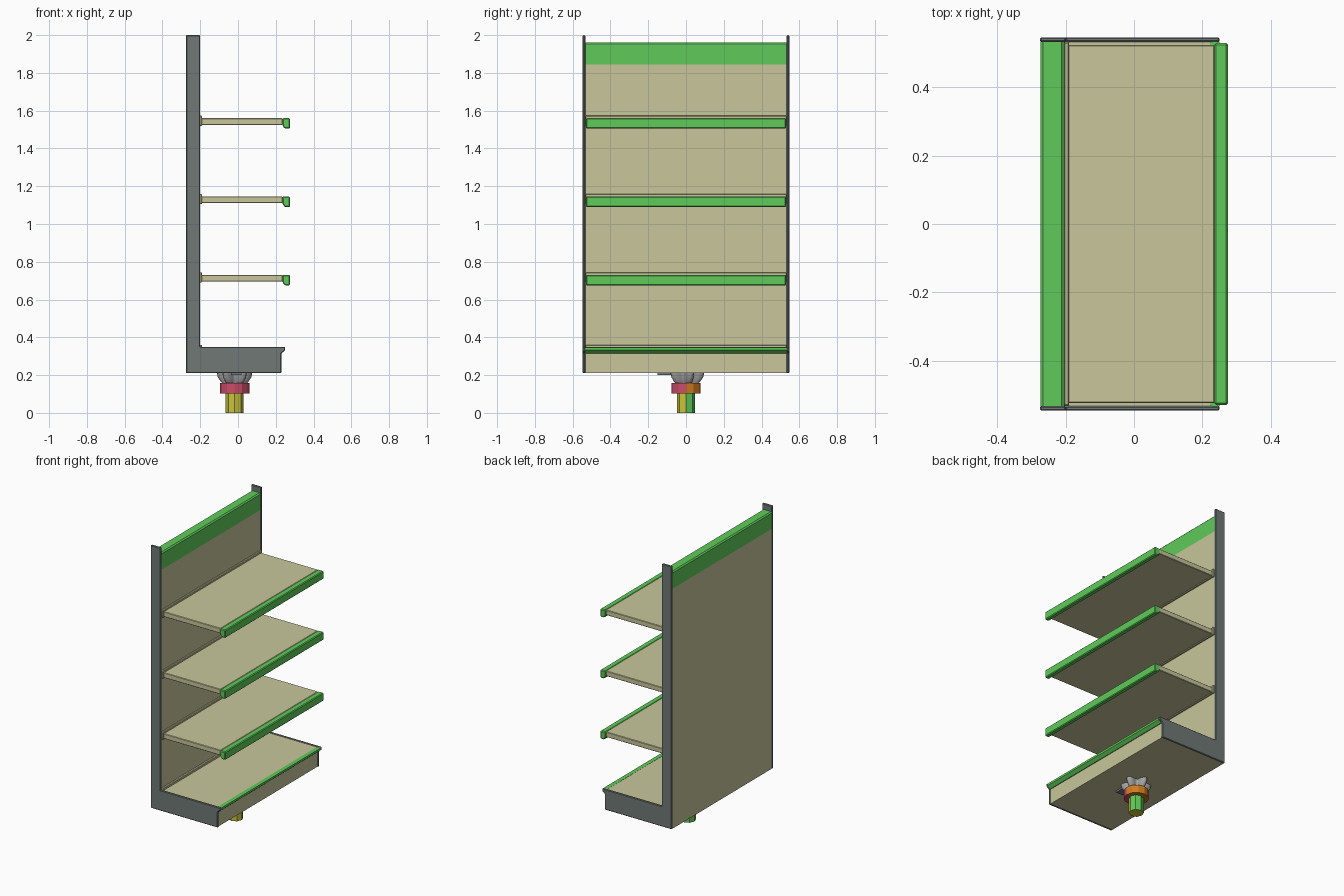
import bpy, bmesh
from math import cos, sin, tau

cube = bpy.data.objects.get("Cube")
if cube:
    bpy.data.objects.remove(cube, do_unlink=True)


def material(name, r, g, b):
    m = bpy.data.materials.new(name)
    m.use_nodes = True
    m.diffuse_color = (r, g, b, 1)
    m.node_tree.nodes["Principled BSDF"].inputs["Base Color"].default_value = (r, g, b, 1)
    return m


cream = material("cream", 0.58, 0.565, 0.33)
green = material("green", 0.115, 0.6, 0.1)
grey = material("slate grey", 0.16, 0.19, 0.18)
pink = material("pink", 0.58, 0.07, 0.14)
orange = material("orange", 0.61, 0.2, 0.015)
yellow = material("yellow", 0.58, 0.55, 0.045)
silver = material("light grey", 0.38, 0.38, 0.38)


def finish(name, bm, mats, bevel=0):
    bmesh.ops.recalc_face_normals(bm, faces=bm.faces)
    mesh = bpy.data.meshes.new(name)
    bm.to_mesh(mesh)
    bm.free()
    for m in mats:
        mesh.materials.append(m)
    ob = bpy.data.objects.new(name, mesh)
    bpy.context.collection.objects.link(ob)
    if bevel:
        mod = ob.modifiers.new("edge", 'BEVEL')
        mod.width = bevel
        mod.segments = 1
    return ob


def loft(bm, rings):
    """Closed solid through rings of matching points."""
    rows = [[bm.verts.new(p) for p in ring] for ring in rings]
    n = len(rows[0])
    for a, b in zip(rows, rows[1:]):
        for i in range(n):
            bm.faces.new((a[i], a[(i + 1) % n], b[(i + 1) % n], b[i]))
    bm.faces.new(rows[0])
    bm.faces.new(rows[-1])


def prism(name, profile, y0, y1, mat, bevel=0):
    """Extrude an x-z profile along y."""
    bm = bmesh.new()
    loft(bm, [[(x, y, z) for x, z in profile] for y in (y0, y1)])
    return finish(name, bm, [mat], bevel)


def box(x0, x1, z0, z1):
    return [(x0, z0), (x1, z0), (x1, z1), (x0, z1)]


# L-shaped end panels
END = [(-0.275, 0.21), (0.23, 0.21), (0.23, 0.315), (0.25, 0.332),
       (0.25, 0.35), (-0.2, 0.35), (-0.2, 2.0), (-0.275, 2.0)]
for side, y in (("right", -0.547), ("left", 0.533)):
    prism(side + "_end_panel", END, y, y + 0.014, grey, 0.004)

# Back wall and coloured header
prism("back_wall", box(-0.274, -0.204, 0.212, 1.845), -0.535, 0.535, cream)
prism("header", [(-0.274, 1.845), (-0.204, 1.845), (-0.204, 1.952),
                 (-0.212, 1.96), (-0.266, 1.96), (-0.274, 1.952)], -0.535, 0.535, green)

# Plinth with its slanted front lip
prism("plinth", box(-0.205, 0.225, 0.212, 0.345), -0.535, 0.535, cream)
prism("plinth_lip", [(0.222, 0.315), (0.23, 0.315), (0.25, 0.332), (0.25, 0.346),
                     (0.238, 0.348), (0.222, 0.346)], -0.535, 0.535, green)
prism("plinth_ridge", box(-0.206, -0.19, 0.34, 0.36), -0.533, 0.533, cream, 0.003)

# Three shelves, each with a wall ridge and a hooked nose
for name, top in (("lower", 0.73), ("middle", 1.145), ("upper", 1.56)):
    prism(name + "_shelf", box(-0.2, 0.236, top - 0.035, top), -0.525, 0.525, cream, 0.003)
    prism(name + "_shelf_ridge", box(-0.206, -0.19, top - 0.04, top + 0.014),
          -0.533, 0.533, cream, 0.004)
    prism(name + "_shelf_nose",
          [(0.235, top), (0.235, top - 0.037), (0.247, top - 0.055),
           (0.275, top - 0.055), (0.275, top)], -0.53, 0.53, green, 0.005)

# Mounting post under the plinth
CX = -0.018


def ring(radius, z, n):
    return [(CX + radius * cos(tau * i / n), radius * sin(tau * i / n), z) for i in range(n)]


def two_tone(name, radius, z0, z1, n, front, back, split):
    bm = bmesh.new()
    loft(bm, [ring(radius, z0, n), ring(radius, z1, n)])
    if split:
        bmesh.ops.bisect_plane(bm, geom=bm.verts[:] + bm.edges[:] + bm.faces[:],
                               plane_co=(0, 0, 0), plane_no=(0, 1, 0))
    for f in bm.faces:
        f.material_index = int(f.calc_center_median().y > 0.001)
    return finish(name, bm, [front, back])


two_tone("post", 0.047, 0, 0.12, 8, yellow, green, False)
two_tone("collar", 0.078, 0.103, 0.157, 12, pink, orange, True)

# Five-lobed knob flaring up to the plinth
bm = bmesh.new()
rings = []
for scale, z in ((0.62, 0.15), (0.78, 0.165), (0.95, 0.19), (1.0, 0.212)):
    pts = []
    for i in range(50):
        a = tau * i / 50
        r = scale * (0.074 + 0.024 * cos(5 * (a - tau / 4)))
        pts.append((CX + r * cos(a), r * sin(a), z))
    rings.append(pts)
loft(bm, rings)
knob = finish("lobed_knob", bm, [silver])
bpy.context.view_layer.objects.active = knob
knob.select_set(True)
bpy.ops.object.shade_smooth_by_angle(angle=0.8)

# Small tab beside the knob
prism("knob_tab", box(-0.038, 0.018, 0.2, 0.212), -0.15, -0.02, grey)
